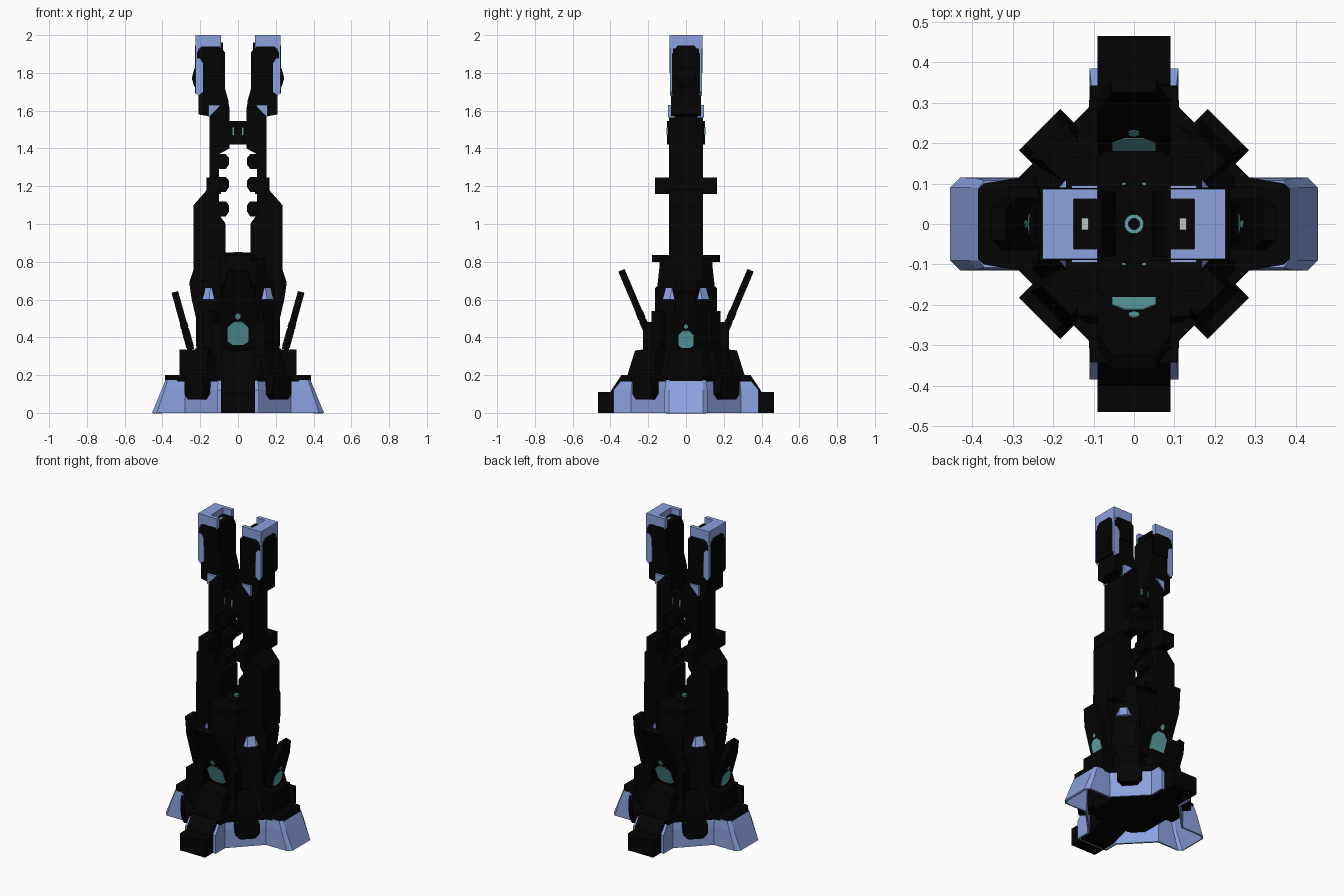
import bpy, bmesh
from math import radians, pi, cos, sin
from mathutils import Matrix

cube = bpy.data.objects.get("Cube")
if cube:
    bpy.data.objects.remove(cube, do_unlink=True)


def material(name, rgb):
    m = bpy.data.materials.new(name)
    m.use_nodes = True
    m.diffuse_color = (*rgb, 1)
    m.node_tree.nodes["Principled BSDF"].inputs["Base Color"].default_value = (*rgb, 1)
    return m


BLACK = material("near black", (0.001, 0.001, 0.001))
BLUE = material("pale blue", (0.26, 0.36, 0.74))
TEAL = material("teal glow", (0.11, 0.37, 0.37))
GREY = material("light grey", (0.5, 0.55, 0.55))

PLACE = {"X": lambda a, b, t: (t, a, b),
         "Y": lambda a, b, t: (a, t, b),
         "Z": lambda a, b, t: (a, b, t)}
DIAG = Matrix.Rotation(pi / 4, 4, "Z")


def loft(name, loops, mat, axis="Z", mirror="", matrix=None, caps=True):
    """Skin equal-sized outlines, each (level, points), along an axis."""
    bm = bmesh.new()
    rings = [[bm.verts.new(PLACE[axis](a, b, t)) for a, b in pts] for t, pts in loops]
    n = len(rings[0])
    for low, high in zip(rings, rings[1:]):
        for i in range(n):
            j = (i + 1) % n
            bm.faces.new((low[i], low[j], high[j], high[i]))
    if caps:
        bm.faces.new(rings[0])
        bm.faces.new(rings[-1])
    bmesh.ops.remove_doubles(bm, verts=bm.verts, dist=1e-5)
    bmesh.ops.recalc_face_normals(bm, faces=bm.faces)
    if matrix:
        bm.transform(matrix)
    mesh = bpy.data.meshes.new(name)
    bm.to_mesh(mesh)
    bm.free()
    mesh.materials.append(mat)
    obj = bpy.data.objects.new(name, mesh)
    bpy.context.collection.objects.link(obj)
    if mirror:
        mod = obj.modifiers.new("Mirror", "MIRROR")
        mod.use_axis = ["X" in mirror, "Y" in mirror, False]
        mod.use_mirror_merge = False
    return obj


def prism(name, pts, lo, hi, mat, axis="Y", mirror="", matrix=None):
    return loft(name, [(lo, pts), (hi, pts)], mat, axis, mirror, matrix)


def box(name, x, y, z, mat, mirror="", matrix=None):
    pts = [(x[0], y[0]), (x[1], y[0]), (x[1], y[1]), (x[0], y[1])]
    return prism(name, pts, z[0], z[1], mat, "Z", mirror, matrix)


def around(q):
    """Repeat a first-quadrant outline in all four quadrants."""
    top = q + [(-x, y) for x, y in reversed(q)]
    return top + [(-x, -y) for x, y in top]


def octagon(hx, hy, c):
    return around([(hx, hy - c), (hx - c, hy)])


def tube(name, inner, outer, lo, hi, mat, sides=24):
    angles = [2 * pi * i / sides for i in range(sides)]
    loops = [(z, [(r * cos(a), r * sin(a)) for a in angles])
             for r, z in ((inner, lo), (outer, lo), (outer, hi), (inner, hi), (inner, lo))]
    return loft(name, loops, mat, caps=False)


# Flared base skirt, open underneath
skirt = loft("base_skirt", [
    (0, around([(.455, .09), (.43, .115), (.28, .115), (.11, .29), (.11, .385)])),
    (.12, around([(.406, .09), (.39, .113), (.28, .113), (.11, .29), (.11, .385)])),
    (.175, around([(.383, .09), (.37, .108), (.28, .108), (.105, .285), (.105, .34)])),
], BLUE, caps=False)
shell = skirt.modifiers.new("Thickness", "SOLIDIFY")
shell.thickness = 0.012
prism("base_deck", around([(.386, .085), (.372, .1), (.285, .115), (.112, .288), (.108, .343)]),
      .165, .2, BLACK, "Z")
loft("base_core", [(.05, octagon(.2, .2, .08)), (.17, octagon(.24, .24, .1))], BLACK)

# Front and back feet with a sloping arm over the skirt
prism("foot", [(-.15, .05), (-.3, 0), (-.465, 0), (-.465, .11), (-.4, .11), (-.39, .128),
               (-.345, .195), (-.15, .195)],
      -.09, .09, BLACK, "X", "Y")

# Clamps and blocks on the four diagonals
prism("diagonal_clamp", [(-.045, .07), (.045, .07), (.072, .1), (.072, .16), (.05, .205),
                         (-.05, .205), (-.072, .16), (-.072, .1)],
      .24, .33, BLACK, "X", "XY", DIAG)
loft("diagonal_block", [(.2, [(.15, -.065), (.3, -.065), (.3, .065), (.15, .065)]),
                        (.34, [(.15, -.05), (.27, -.05), (.27, .05), (.15, .05)])],
     BLACK, mirror="XY", matrix=DIAG)
box("diagonal_rib", (.13, .222), (-.035, .035), (.3, .54), BLACK, "XY", DIAG)

# Main body with a pale badge on each corner
loft("body", [(.19, octagon(.25, .25, .13)), (.34, octagon(.22, .165, .1)),
              (.6, octagon(.215, .16, .125)), (.82, octagon(.2, .135, .1))], BLACK)
prism("body_front", [(-.1, .2), (-.31, .2), (-.27, .33), (-.16, .345), (-.165, .52),
                     (-.165, .66), (-.14, .68), (-.14, .82), (-.1, .82)],
      -.09, .09, BLACK, "X", "Y")
box("front_cheek", (.088, .14), (.1, .228), (.3, .48), BLACK, "XY")
prism("body_side", [(.1, .2), (.22, .2), (.222, .5), (.245, .6), (.258, .69), (.235, .76), (.1, .8)],
      -.055, .055, BLACK, "Y", "X")
box("side_step", (.1, .31), (-.09, .09), (.19, .335), BLACK, "X")
prism("shoulder_plate", octagon(.1, .18, .03), .8, .835, BLACK, "Z")
loft("corner_badge", [(.6, [(.1, .05), (.19, .05), (.19, .085), (.155, .125), (.1, .125)]),
                      (.66, [(.1, .06), (.172, .06), (.172, .075), (.145, .108), (.1, .108)])],
     BLUE, mirror="XY")

# Leaning fins with glowing panels on both faces
fin = [(-.07, 0), (.07, 0), (.09, .06), (.09, .3), (.055, .44), (-.055, .44), (-.09, .3), (-.09, .06)]
panel = [(-.03, .02), (.03, .02), (.055, .04), (.055, .12), (.022, .152), (-.022, .152),
         (-.055, .12), (-.055, .04)]
dot = [(-.014, .175), (0, .164), (.014, .175), (.014, .192), (0, .203), (-.014, .192)]


def leaning(out, z, angle, turn, scale):
    return (Matrix.Rotation(radians(turn), 4, "Z") @ Matrix.Translation((0, -out, z))
            @ Matrix.Rotation(radians(angle), 4, "X") @ Matrix.Diagonal((scale, 1, scale, 1)))


for side, mirror, pose in (("front", "Y", leaning(.17, .35, 23, 0, 1)),
                           ("side", "X", leaning(.25, .335, 15.5, 90, .72))):
    prism(side + "_fin", fin, -.018, .018, BLACK, "Y", mirror, pose)
    for face, t in (("outer", -.021), ("inner", .017)):
        prism(f"{side}_{face}_glow_panel", panel, t, t + .004, TEAL, "Y", mirror, pose)
        prism(f"{side}_{face}_glow_dot", dot, t, t + .004, TEAL, "Y", mirror, pose)

# Central emitter between the towers
tube("emitter_barrel", .028, .075, .78, .85, BLACK)
tube("emitter_glow", .014, .024, .8, .853, TEAL)
prism("emitter_floor", octagon(.05, .05, .02), .78, .83, BLACK, "Z")

# Twin towers
prism("tower", [(.065, .7), (.237, .7), (.235, 1.1), (.165, 1.18), (.15, 1.25), (.15, 1.62),
                (.045, 1.62), (.045, 1.4), (.1, 1.37), (.1, 1.05), (.065, 1.0)],
      -.09, .09, BLACK, "Y", "X")
box("tower_collar", (.09, .168), (-.165, .165), (1.16, 1.245), BLACK, "X")
for name, z in (("lower", 1.04), ("middle", 1.17), ("upper", 1.29)):
    prism(name + "_tooth", [(.11, z), (.065, z), (.048, z + .025), (.048, z + .06),
                            (.065, z + .08), (.11, z + .08)],
          -.05, .05, BLACK, "Y", "X")

# Ring bridge joining the towers
tube("bridge_ring", .045, .1, 1.42, 1.545, BLACK)
box("bridge_glow", (.02, .03), (.09, .102), (1.47, 1.51), TEAL, "XY")

# Tower heads
prism("head", [(.045, 1.57), (.15, 1.57), (.21, 1.58), (.21, 1.69), (.222, 1.72), (.222, 1.935),
               (.09, 1.935), (.07, 1.91), (.07, 1.72), (.05, 1.65)],
      -.08, .08, BLACK, "Y", "X")
box("head_core", (.08, .155), (-.062, .062), (1.9, 1.96), BLACK, "X")
prism("head_cap", [(.09, .062), (.15, .062), (.15, -.062), (.09, -.062), (.09, -.087),
                   (.226, -.087), (.226, .087), (.09, .087)],
      1.93, 2.0, BLUE, "Z", "X")
prism("head_cheek", [(.21, 1.68), (.226, 1.7), (.226, 1.935), (.212, 1.935), (.2, 1.875),
                     (.185, 1.85), (.185, 1.7)],
      .068, .086, BLUE, "Y", "XY")
prism("head_arch", [(.08, 1.8), (.185, 1.8), (.185, 1.85), (.2, 1.875), (.216, 1.875), (.216, 1.91),
                    (.195, 1.94), (.1, 1.94), (.08, 1.92)],
      .07, .0885, BLACK, "Y", "XY")
prism("head_face", [(-.074, 1.69), (.074, 1.69), (.074, 1.9), (.045, 1.945), (-.045, 1.945),
                    (-.074, 1.9)],
      .215, .2285, BLACK, "X", "X")
prism("head_knob", [(.2, 1.69), (.232, 1.73), (.245, 1.77), (.232, 1.82), (.2, 1.85)],
      -.05, .05, BLACK, "Y", "X")
box("head_light", (.113, .13), (-.015, .015), (1.955, 1.965), GREY, "X")
prism("neck_badge", [(.09, 1.63), (.155, 1.63), (.155, 1.565)], .06, .095, BLUE, "Y", "XY")
